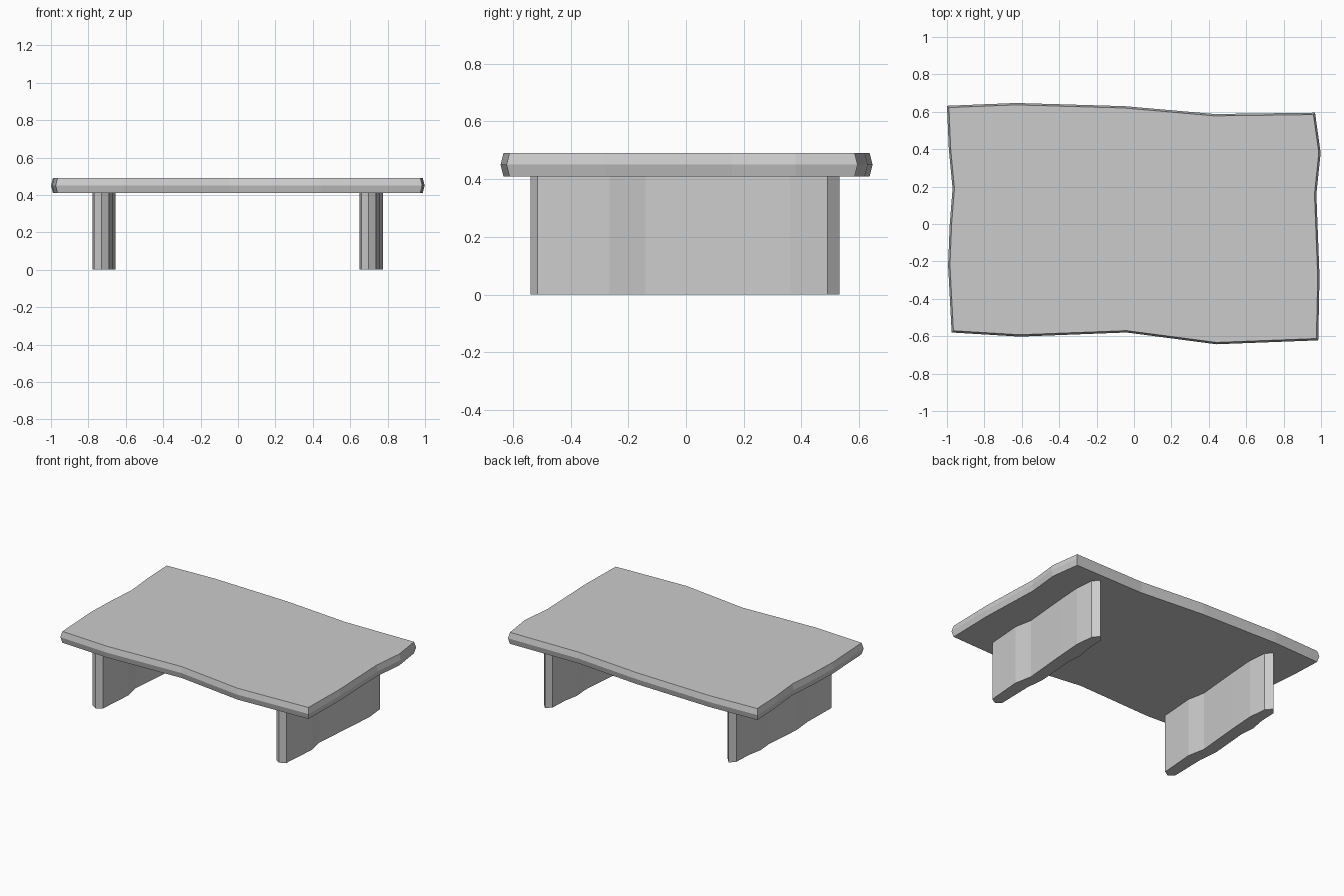
import bpy, bmesh
from mathutils import Vector

if "Cube" in bpy.data.objects:
    bpy.data.objects.remove(bpy.data.objects["Cube"])


def inset(pts, d):
    """Offset a counter-clockwise outline inwards by d."""
    out = []
    n = len(pts)
    for i in range(n):
        a, b, c = (Vector(pts[j % n]) for j in (i - 1, i, i + 1))
        e1, e2 = (b - a).normalized(), (c - b).normalized()
        n1, n2 = Vector((-e1.y, e1.x)), Vector((-e2.y, e2.x))
        out.append(b + (n1 + n2) * d / (1 + n1.dot(n2)))
    return out


def slab(name, layers, x=0):
    """Stack outlines (points, z) into one closed flat-shaded solid."""
    bm = bmesh.new()
    rings = [[bm.verts.new((p[0], p[1], z)) for p in pts] for pts, z in layers]
    for lo, hi in zip(rings, rings[1:]):
        n = len(lo)
        for i in range(n):
            j = (i + 1) % n
            bm.faces.new((lo[i], lo[j], hi[j], hi[i]))
    bm.faces.new(rings[0][::-1])
    bm.faces.new(rings[-1])
    mesh = bpy.data.meshes.new(name)
    bm.to_mesh(mesh)
    bm.free()
    ob = bpy.data.objects.new(name, mesh)
    ob.location.x = x
    bpy.context.collection.objects.link(ob)
    return ob


# Table top: uneven live-edge plank with a ridge around mid thickness
top = [(-0.975, -0.58), (-0.61, -0.602), (-0.04, -0.58), (0.44, -0.643),
       (0.985, -0.622), (0.992, -0.28), (0.975, 0.16), (0.998, 0.38),
       (0.968, 0.595), (0.43, 0.588), (-0.05, 0.63), (-0.63, 0.647),
       (-1.0, 0.632), (-0.99, 0.40), (-0.97, 0.19), (-0.985, 0.0),
       (-0.994, -0.22)]
edge = inset(top, 0.01)
slab("table_top", [(edge, 0.41), (top, 0.45), (edge, 0.49)])

# Legs: two identical wavy upright planks with pointed ends
leg = [(-0.055, -0.515), (-0.016, -0.54), (0.024, -0.515), (0.043, -0.265),
       (0.019, -0.14), (0.046, 0.16), (0.06, 0.36), (0.047, 0.49),
       (0.01, 0.532), (-0.024, 0.495), (-0.03, 0.37), (-0.05, 0.26),
       (-0.041, 0.16), (-0.064, -0.12), (-0.05, -0.26)]
for name, x in (("left_leg", -0.714), ("right_leg", 0.714)):
    slab(name, [(leg, 0.0), (leg, 0.41)], x)
